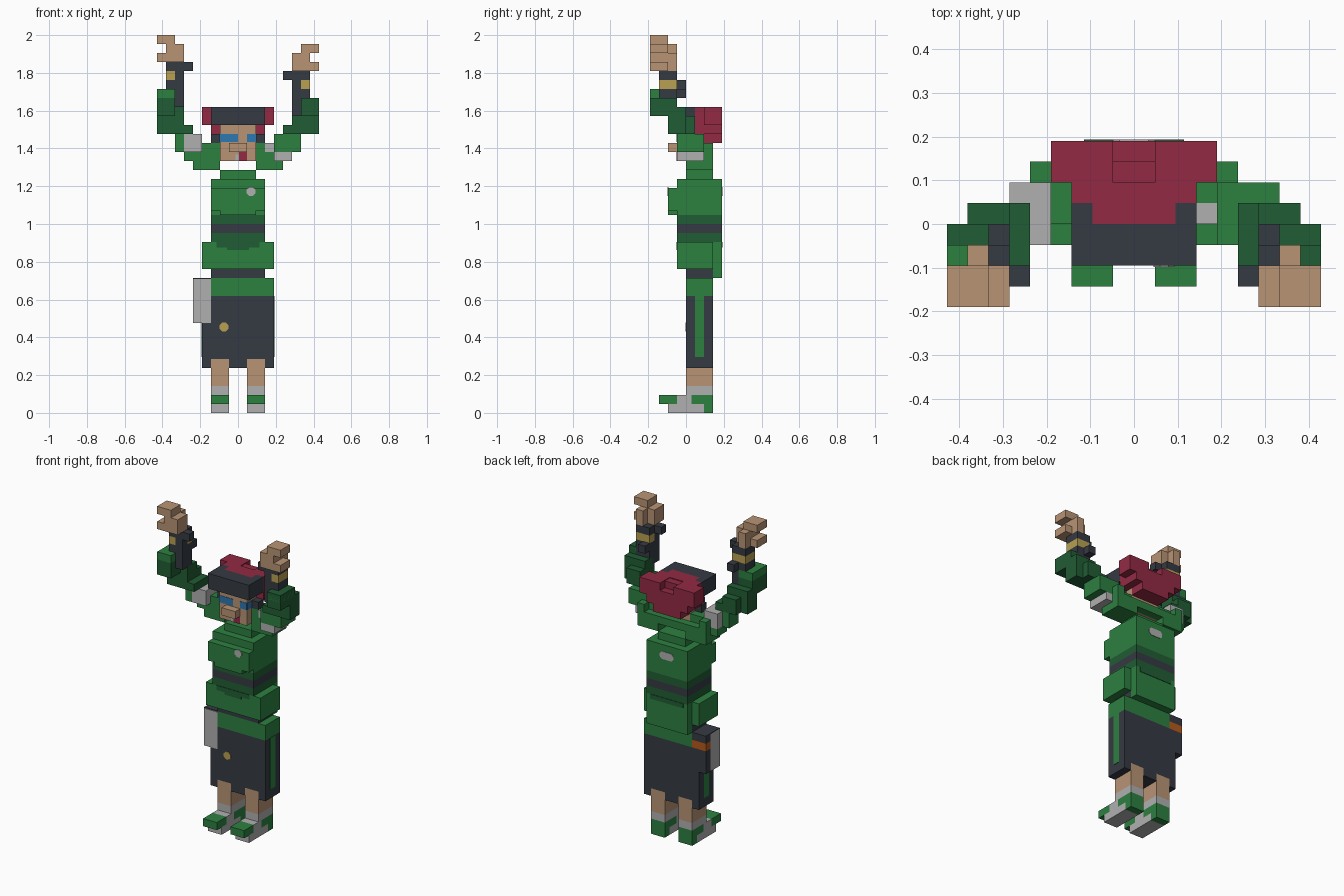
import bpy, bmesh
from mathutils import Matrix, Vector

if "Cube" in bpy.data.objects:
    bpy.data.objects.remove(bpy.data.objects["Cube"])

U = 1 / 21  # size of one block


def material(name, hexcode):
    rgb = [int(hexcode[i:i + 2], 16) / 255 for i in (0, 2, 4)]
    lin = [c / 12.92 if c <= 0.04045 else ((c + 0.055) / 1.055) ** 2.4 for c in rgb]
    m = bpy.data.materials.new(name)
    m.use_nodes = True
    m.diffuse_color = (*lin, 1)
    bsdf = m.node_tree.nodes["Principled BSDF"]
    bsdf.inputs["Base Color"].default_value = (*lin, 1)
    bsdf.inputs["Roughness"].default_value = 0.9
    return m


GREEN = material("green", "2c8040")
DARK_GREEN = material("dark green", "205c34")
CHARCOAL = material("charcoal", "353a42")
SKIN = material("skin", "b89474")
GREY = material("light grey", "b0b0b0")
RED = material("crimson", "932a44")
BLUE = material("blue", "2f78b0")
YELLOW = material("gold", "b8a052")
ORANGE = material("orange", "b85a1c")


def blocks(name, mat, *boxes, side=1, dz=0):
    """One object from boxes (x0, x1, y0, y1, z0, z1) in block units."""
    bm = bmesh.new()
    for x0, x1, y0, y1, z0, z1 in boxes:
        x0, x1 = sorted((x0 * side, x1 * side))
        size = Vector((x1 - x0, y1 - y0, z1 - z0)) * U
        mid = Vector((x0 + x1, y0 + y1, z0 + z1 + 2 * dz)) * U / 2
        bmesh.ops.create_cube(bm, size=1, matrix=Matrix.Translation(mid) @ Matrix.Diagonal((*size, 1)))
    me = bpy.data.meshes.new(name)
    bm.to_mesh(me)
    bm.free()
    me.materials.append(mat)
    ob = bpy.data.objects.new(name, me)
    bpy.context.collection.objects.link(ob)
    return ob


def badge(name, mat, x, y, z, w, h):
    """Thin octagonal plate facing along y."""
    bm = bmesh.new()
    c = 0.3 * min(w, h)
    a, b = w / 2, h / 2
    pts = [(-a + c, -b), (a - c, -b), (a, -b + c), (a, b - c),
           (a - c, b), (-a + c, b), (-a, b - c), (-a, -b + c)]
    face = bm.faces.new([bm.verts.new(((x + p) * U, (y - 0.06) * U, (z + q) * U)) for p, q in pts])
    ext = bmesh.ops.extrude_face_region(bm, geom=[face])
    bmesh.ops.translate(bm, vec=(0, 0.12 * U, 0),
                        verts=[v for v in ext["geom"] if isinstance(v, bmesh.types.BMVert)])
    bmesh.ops.recalc_face_normals(bm, faces=bm.faces)
    me = bpy.data.meshes.new(name)
    bm.to_mesh(me)
    bm.free()
    me.materials.append(mat)
    bpy.context.collection.objects.link(bpy.data.objects.new(name, me))


# Legs, shoes and arms, one set per side
for s, tag in ((1, "left"), (-1, "right")):
    blocks(tag + "_leg", SKIN, (1, 3, 0, 3, 3, 6), side=s)
    blocks(tag + "_sock", GREY, (1, 3, 0, 3, 2, 3), side=s)
    blocks(tag + "_shoe", GREY, (1, 3, -2, 2, 0, 1), (1, 3, -1, 0.6, 1, 2), side=s)
    blocks(tag + "_toe_cap", GREEN, (1, 3, -3, -1, 1, 2), side=s)
    blocks(tag + "_heel", GREEN, (1, 3, 0.6, 3, 1, 2), (1, 3, 2, 3, 0, 1), side=s)

    blocks(tag + "_shoulder", GREEN, (2, 5, 0, 3, 27, 28), (2, 4, 0, 3, 28, 29),
           (4, 5, 2, 3, 28, 30), side=s)
    blocks(tag + "_upper_sleeve", DARK_GREEN, (5, 8, -2, 1, 31, 32), (6, 9, -2, 0, 31, 34),
           (6, 8, 0, 1, 31, 33), (7, 9, -4, -1, 33, 35), side=s)
    dz = 0 if s == 1 else 1
    blocks(tag + "_sleeve_cuff", GREEN, (7, 9, -4, -1, 34, 35), side=s, dz=dz)
    blocks(tag + "_wrist_guard", CHARCOAL, (6, 8, -3, -1, 33, 36), (6, 7, -3, -2, 36, 37),
           (6, 7, -1, 0, 35, 36), (6, 8, -3, -1, 37, 38), (5, 6, -3, -2, 37, 38),
           side=s, dz=dz)
    blocks(tag + "_wrist_band", YELLOW, (7, 8, -3, -1, 36, 37), (6, 7, -2, -1, 36, 37),
           side=s, dz=dz)
    blocks(tag + "_hand", SKIN, (6, 9, -4, -2, 38, 39), (6, 8, -4, -2, 39, 40),
           (7, 8, -2, -1, 38, 40), (7, 9, -4, -2, 40, 41), side=s, dz=dz)

# Upper arms with unequal light patches
blocks("left_upper_arm", GREEN, (4, 7, -1, 2, 29, 31), (3, 4, 1, 2, 29, 30), (2, 3, 0, 2, 29, 30))
blocks("left_arm_patch", GREY, (4, 6, -1, 2, 28, 29), (3, 4, 0, 1, 29, 30))
blocks("right_upper_arm", GREEN, (6, 7, -1, 1, 29, 31), (2, 4, 0, 2, 29, 30),
       (4, 6, 0, 2, 28, 29), side=-1)
blocks("right_arm_patch", GREY, (4, 6, -1, 2, 29, 31), side=-1)
blocks("shoulder_band", GREEN, (-2, 2, 2, 3, 28, 29))

# Skirt with leg notches, trim and side stripes
blocks("skirt", CHARCOAL, (-4, 4, 0, 3, 6, 10), (-3, 4, 0, 3, 10, 13),
       (-4, -3, 0, 3, 5, 6), (-1, 1, 0, 3, 5, 6), (3, 4, 0, 3, 5, 6))
blocks("skirt_trim", GREEN, (-3, 4, 0, 3, 13, 15))
blocks("left_skirt_stripe", GREEN, (3.95, 4.06, 1, 2, 6.2, 13))
blocks("right_skirt_stripe", GREEN, (-4.06, -3.95, 1, 2, 6.2, 10))
badge("skirt_button", YELLOW, -1.55, 0, 9.55, 1, 1)

# Hip pouch
blocks("pouch_front", GREY, (-5, -3, 0, 2, 10, 14.9))
blocks("pouch_back", CHARCOAL, (-5, -3, 2, 3, 10, 13), (-5, -3, 2, 3, 14, 15),
       (-5, -3, 0.1, 2, 14.9, 15))
blocks("pouch_strap", ORANGE, (-5, -3, 2, 3, 13, 14))

# Torso
blocks("belt", CHARCOAL, (-3, 3, 0, 3, 15, 16), (-3, 3, -1, 4, 20, 21))
blocks("hips", GREEN, (-4, 4, -1, 3, 16, 19), (-3, 3, 3, 4, 15, 19))
blocks("waist", DARK_GREEN, (-3, 3, -1, 4, 19, 20), (-3, 3, -1, 4, 21, 22))
blocks("waist_hem", DARK_GREEN, (-2.4, 2.4, -1.06, -0.95, 18.4, 19),
       (-2.4, 2.4, 3.95, 4.06, 18.4, 19), (-1.2, 1.2, -1.06, -0.95, 18.1, 18.4))
blocks("chest", GREEN, (-3, 3, -1, 4, 22, 26), (-3, 3, -2, -1, 22.5, 25),
       (-2, 2, -2, -1, 22, 22.5))
blocks("collar", GREEN, (-2, 2, 0, 3, 26, 27))
badge("chest_badge", GREY, 1.45, -2, 24.6, 1, 1)
badge("back_badge", GREY, 0, 4, 24.6, 2, 1)

# Head and face
blocks("head", SKIN, (-2, 2, -1, 2, 28, 32))
blocks("nose", SKIN, (-1, 1, -2, -1, 29, 30))
blocks("eyes", BLUE, (-2, 0, -1.06, -0.95, 30.1, 31), (1, 2, -1.06, -0.95, 30.1, 31),
       (-2.06, -1.95, -1, 0, 30.1, 31), (1.95, 2.06, -1, 0, 30.1, 31))
blocks("lips", RED, (0.1, 1, -1.06, -0.95, 28, 29))
blocks("teeth", GREY, (-0.3, 0.1, -1.06, -0.95, 28, 28.7))
blocks("headband", CHARCOAL, (-3, 3, -2, 0, 32, 34), (-3, -2, 0, 1, 32, 34), (2, 3, 0, 1, 32, 34),
       (-3, -2, 0, 1, 30, 31), (2, 3, 0, 1, 30, 31))

# Hair: crown, two side buns, stepped parting and back
blocks("hair", RED, (-2, 2, 0, 2, 32, 34), (-3, 3, 1, 2, 31, 34),
       (-4, -1, 2, 4, 32, 34), (1, 4, 2, 4, 32, 34), (-1, 1, 2, 3, 32, 33.9),
       (-1, 1, 3, 4, 32, 33), (-3, 3, 2, 4, 31, 32), (-2, 2, 2, 4, 30, 31))
